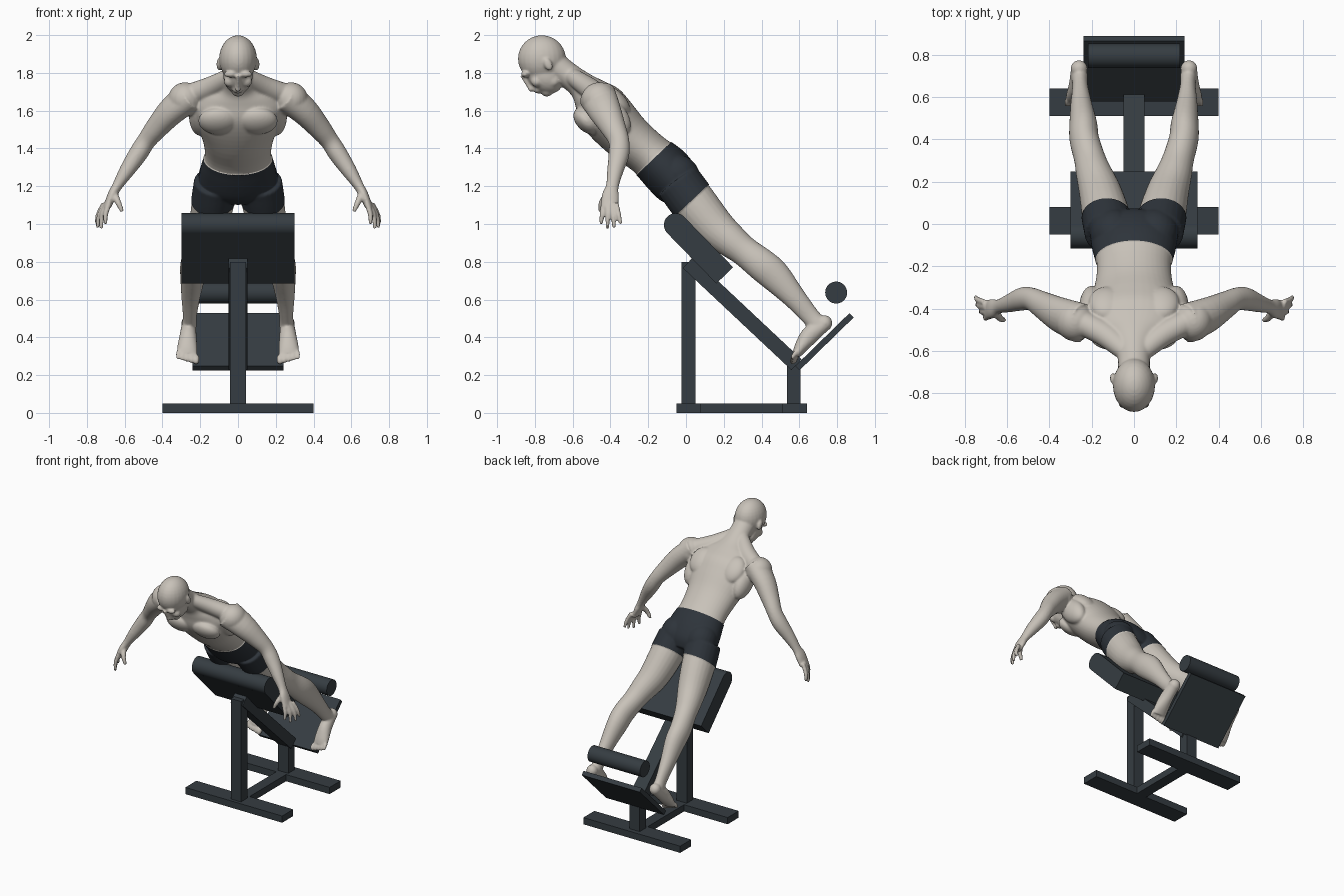
import bpy, bmesh, math
from mathutils import Vector, Matrix

cube = bpy.data.objects.get("Cube")
if cube:
    bpy.data.objects.remove(cube)


def material(name, rgb):
    m = bpy.data.materials.new(name)
    m.use_nodes = True
    m.diffuse_color = (*rgb, 1)
    bsdf = next(n for n in m.node_tree.nodes if n.type == 'BSDF_PRINCIPLED')
    bsdf.inputs["Base Color"].default_value = (*rgb, 1)
    bsdf.inputs["Roughness"].default_value = 0.7
    return m


skin = material("warm grey skin", (0.58, 0.54, 0.485))
shorts = material("navy shorts", (0.027, 0.034, 0.043))
steel = material("dark slate", (0.036, 0.046, 0.054))


def finish(name, bm, mats):
    bmesh.ops.recalc_face_normals(bm, faces=bm.faces[:])
    mesh = bpy.data.meshes.new(name)
    bm.to_mesh(mesh)
    bm.free()
    for m in mats:
        mesh.materials.append(m)
    ob = bpy.data.objects.new(name, mesh)
    bpy.context.collection.objects.link(ob)
    return ob


# ---------- exercise bench ----------
def beam(name, a, b, half_x, thick):
    """Square bar between two (y, z) points."""
    a, b = Vector((0, *a)), Vector((0, *b))
    d = b - a
    bm = bmesh.new()
    bmesh.ops.create_cube(bm, size=1)
    turn = Matrix.Rotation(math.atan2(d.z, d.y), 4, 'X')
    size = Matrix.Diagonal((2 * half_x, d.length, thick, 1))
    bm.transform(Matrix.Translation((a + b) / 2) @ turn @ size)
    return finish(name, bm, [steel])


def roll(name, y, z, r, half_x):
    bm = bmesh.new()
    bmesh.ops.create_cone(bm, cap_ends=True, segments=40, radius1=r, radius2=r, depth=2 * half_x)
    bm.transform(Matrix.Translation((0, y, z)) @ Matrix.Rotation(math.pi / 2, 4, 'Y'))
    ob = finish(name, bm, [steel])
    bpy.ops.object.select_all(action='DESELECT')
    ob.select_set(True)
    bpy.context.view_layer.objects.active = ob
    bpy.ops.object.shade_smooth_by_angle()


beam("front_floor_bar", (-.05, .025), (.08, .025), .4, .05)
beam("rear_floor_bar", (.51, .025), (.64, .025), .4, .05)
beam("floor_rail", (.08, .025), (.51, .025), .04, .05)
beam("front_post", (.013, .05), (.013, .8), .042, .076)
beam("rear_post", (.57, .05), (.57, .25), .042, .072)
beam("sloping_beam", (.01, .795), (.585, .255), .05, .078)
beam("thigh_pad", (-.055, .995), (.205, .728), .3, .124)
roll("thigh_pad_roll", -.055, .995, .062, .3)
beam("foot_plate", (.59, .237), (.877, .517), .24, .032)
roll("ankle_roll", .795, .637, .058, .217)

# ---------- human figure, gathered in one mesh then fused ----------
body = bmesh.new()


def loft(rings, side=1, steps=4, n=24):
    """Smooth tube through rings of (x, y, z, half width, half depth)."""
    rings = [Vector(r) for r in rings]
    ext = [2 * rings[0] - rings[1]] + rings + [2 * rings[-1] - rings[-2]]
    path = []
    for p, q, r, s in zip(ext, ext[1:], ext[2:], ext[3:]):
        for k in range(steps):
            t = k / steps
            path.append(q + (r - p) * (t / 2) + (2 * p - 5 * q + 4 * r - s) * (t * t / 2)
                        + (3 * q - p - 3 * r + s) * (t ** 3 / 2))
    path.append(rings[-1])
    loops = []
    for i, p in enumerate(path):
        tan = (path[min(i + 1, len(path) - 1)] - path[max(i - 1, 0)])
        tan = Vector(tan[:3]).normalized()
        u = Vector((1, 0, 0))
        u = (u - tan * u.dot(tan)).normalized()
        v = tan.cross(u)
        loop = []
        for k in range(n):
            a = math.tau * k / n
            c = Vector(p[:3]) + u * math.cos(a) * p[3] + v * math.sin(a) * p[4]
            loop.append(body.verts.new((c.x * side, c.y, c.z)))
        loops.append(loop)
    for a, b in zip(loops, loops[1:]):
        for k in range(n):
            body.faces.new((a[k], a[k - 1], b[k - 1], b[k]))
    body.faces.new(loops[0])
    body.faces.new(loops[-1])


def ball(x, y, z, rx, ry, rz, tilt=0, side=1):
    m = (Matrix.Translation((x * side, y, z)) @ Matrix.Rotation(math.radians(tilt), 4, 'X')
         @ Matrix.Diagonal((rx, ry, rz, 1)))
    bmesh.ops.create_uvsphere(body, u_segments=24, v_segments=16, radius=1, matrix=m)


# torso and neck
loft([(0, 0, 1.16, .15, .09), (0, -.04, 1.21, .2, .125), (0, -.11, 1.29, .195, .132),
      (0, -.2, 1.37, .175, .12), (0, -.31, 1.46, .19, .13), (0, -.4, 1.555, .23, .14),
      (0, -.46, 1.63, .24, .135), (0, -.51, 1.69, .19, .1), (0, -.555, 1.735, .105, .075),
      (0, -.62, 1.785, .078, .068), (0, -.7, 1.84, .075, .075)], n=40)

# head, tilted forward along the neck
ball(0, -.763, 1.875, .1, .127, .124)
ball(0, -.75, 1.785, .078, .085, .11, 50)
ball(0, -.737, 1.708, .036, .034, .034)
ball(0, -.785, 1.712, .03, .022, .022)
ball(0, -.822, 1.717, .017, .015, .018)
loft([(0, -.865, 1.79, .012, .016), (0, -.84, 1.75, .011, .016), (0, -.82, 1.717, .014, .014)])

for s in (1, -1):
    # face and ears
    ball(.04, -.852, 1.793, .035, .022, .018, 0, s)
    ball(.045, -.79, 1.755, .03, .03, .03, 0, s)
    ball(.045, -.705, 1.755, .026, .035, .03, 0, s)
    ball(.1, -.73, 1.845, .014, .022, .036, 25, s)
    # trapezius, chest, shoulder blade, shoulder, buttock
    loft([(.04, -.6, 1.78, .05, .045), (.14, -.52, 1.725, .06, .055),
          (.26, -.46, 1.68, .06, .06)], s)
    ball(.105, -.525, 1.545, .105, .055, .085, 45, s)
    ball(.13, -.375, 1.655, .085, .05, .1, 45, s)
    ball(.2, -.4, 1.575, .06, .08, .13, 45, s)
    ball(.28, -.46, 1.66, .09, .095, .09, 0, s)
    ball(.1, -.04, 1.255, .105, .105, .115, 45, s)
    # arm down to the knuckles
    loft([(.25, -.47, 1.68, .08, .1), (.35, -.43, 1.6, .073, .087), (.43, -.385, 1.51, .06, .067),
          (.485, -.355, 1.44, .05, .055), (.53, -.355, 1.37, .05, .055),
          (.59, -.375, 1.28, .04, .043), (.64, -.39, 1.2, .027, .034),
          (.667, -.4, 1.15, .025, .046), (.695, -.405, 1.085, .019, .046)], s)
    # fingers and thumb
    for i, (tx, tz) in enumerate(((.7, 1.0), (.725, .975), (.745, .977), (.75, 1.0))):
        ky, ty = -.438 + .023 * i, -.45 + .035 * i
        kx = .682 + .009 * i
        loft([(kx, ky, 1.11, .014, .014), ((kx + tx) / 2 + .01, (ky + ty) / 2, 1.05, .014, .014),
              (tx, ty, tz, .01, .01)], s, n=12)
    loft([(.655, -.41, 1.16, .02, .02), (.635, -.445, 1.115, .017, .017),
          (.612, -.455, 1.065, .011, .011)], s, n=12)
    # leg
    loft([(.115, -.04, 1.22, .115, .12), (.135, .05, 1.1, .112, .12), (.16, .15, .985, .1, .107),
          (.19, .24, .91, .085, .09), (.21, .31, .855, .074, .08), (.235, .4, .785, .07, .086),
          (.24, .47, .725, .066, .084), (.25, .57, .615, .05, .062),
          (.255, .655, .515, .037, .05), (.258, .7, .465, .04, .05)], s)
    # foot and toes
    ball(.26, .735, .475, .04, .04, .042, 0, s)
    loft([(.26, .735, .47, .038, .036), (.264, .66, .415, .044, .048),
          (.268, .61, .35, .053, .036), (.27, .583, .305, .055, .022)], s)
    for i in range(5):
        r = .019 - .0018 * i
        ball(.222 + .024 * i, .572, .284 + .006 * i, r, r, .03, -30, s)

raw = finish("body_parts", body, [skin])

# fuse the overlapping parts into one skin
remesh = raw.modifiers.new("fuse", 'REMESH')
remesh.mode = 'VOXEL'
remesh.voxel_size = .0065
relax = raw.modifiers.new("relax", 'SMOOTH')
relax.factor = .5
relax.iterations = 8
bpy.context.view_layer.update()
fused = bpy.data.meshes.new_from_object(raw.evaluated_get(bpy.context.evaluated_depsgraph_get()))
bpy.data.objects.remove(raw)

# cut the shorts out of the skin between two planes across the hips
bm = bmesh.new()
bm.from_mesh(fused)
bpy.data.meshes.remove(fused)
axis = Vector((0, .69, -.73))
waist, hem = -1.1, -.8
for level in (waist, hem):
    bmesh.ops.bisect_plane(bm, geom=bm.verts[:] + bm.edges[:] + bm.faces[:],
                           plane_co=axis * (level / axis.length_squared), plane_no=axis)
bm.normal_update()
cloth = set()
for f in bm.faces:
    f.smooth = True
    c = f.calc_center_median()
    f.material_index = 0
    if waist < c.dot(axis) < hem and abs(c.x) < .32 and c.y > -.33:
        f.material_index = 1
        cloth.update(f.verts)
for v in cloth:
    v.co += v.normal * .004
finish("human_figure", bm, [skin, shorts])
